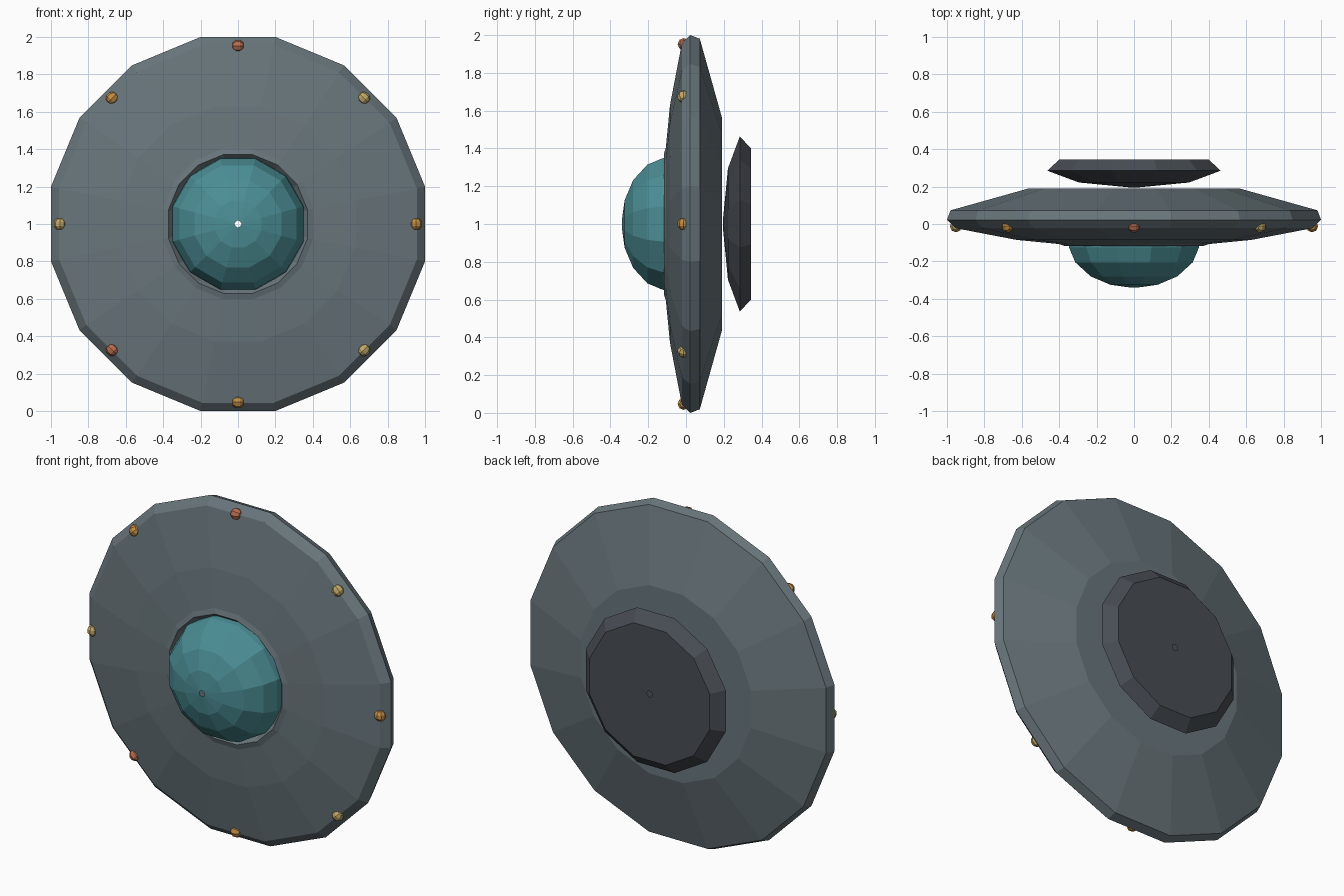
import bpy, bmesh, math

if "Cube" in bpy.data.objects:
    bpy.data.objects.remove(bpy.data.objects["Cube"])


def material(name, rgb):
    m = bpy.data.materials.new(name)
    m.diffuse_color = (*rgb, 1)
    m.use_nodes = True
    m.node_tree.nodes["Principled BSDF"].inputs["Base Color"].default_value = m.diffuse_color
    return m


def lathe(name, profile, sides, mat):
    """Spin (radius, y) points about the y axis through z = 1, flats facing the axes."""
    bm = bmesh.new()
    rings = []
    for r, y in profile:
        angles = [2 * math.pi * (i + 0.5) / sides for i in range(sides)]
        rings.append([bm.verts.new((r * math.cos(a), y, 1 + r * math.sin(a))) for a in angles])
    for a, b in zip(rings, rings[1:]):
        for i in range(sides):
            j = (i + 1) % sides
            bm.faces.new((a[i], a[j], b[j], b[i]))
    me = bpy.data.meshes.new(name)
    bm.to_mesh(me)
    bm.free()
    me.materials.append(mat)
    ob = bpy.data.objects.new(name, me)
    bpy.context.collection.objects.link(ob)
    return ob


hull_mat = material("hull_grey", (0.14, 0.18, 0.20))
dish_mat = material("dark_grey", (0.065, 0.075, 0.09))
dome_mat = material("teal_glass", (0.07, 0.27, 0.30))
lamp_mats = [material("lamp_orange", (0.55, 0.27, 0.06)),
             material("lamp_yellow", (0.55, 0.40, 0.14)),
             material("lamp_red", (0.50, 0.16, 0.08))]

# Saucer body with a raised collar around the cockpit
lathe("saucer_hull", [(0.35, -0.08), (0.38, -0.117), (0.41, -0.107), (0.64, -0.085),
                      (0.975, -0.022), (1.02, 0.022), (1.0, 0.073),
                      (0.575, 0.19), (0.018, 0.19)], 16, hull_mat)

# Cockpit dome
lathe("cockpit_dome", [(0.018, -0.34), (0.13, -0.325), (0.24, -0.28), (0.325, -0.205),
                       (0.36, -0.125), (0.365, -0.08)][::-1], 12, dome_mat)

# Engine dish behind the hull
lathe("engine_dish", [(0.018, 0.195), (0.305, 0.222), (0.48, 0.285),
                      (0.413, 0.345), (0.018, 0.345)], 12, dish_mat)

# Rim lamps
for i in range(8):
    a = math.pi * i / 4
    bpy.ops.mesh.primitive_uv_sphere_add(
        segments=8, ring_count=5, radius=0.034,
        location=(0.952 * math.cos(a), -0.012, 1 + 0.952 * math.sin(a)),
        rotation=(0, -a, 0))
    lamp = bpy.context.object
    lamp.name = f"rim_lamp_{i + 1}"
    lamp.data.materials.append(lamp_mats[i % 3])

# Make all lathe normals point outwards
for ob in bpy.data.objects:
    bm = bmesh.new()
    bm.from_mesh(ob.data)
    bmesh.ops.recalc_face_normals(bm, faces=bm.faces)
    bm.to_mesh(ob.data)
    bm.free()
